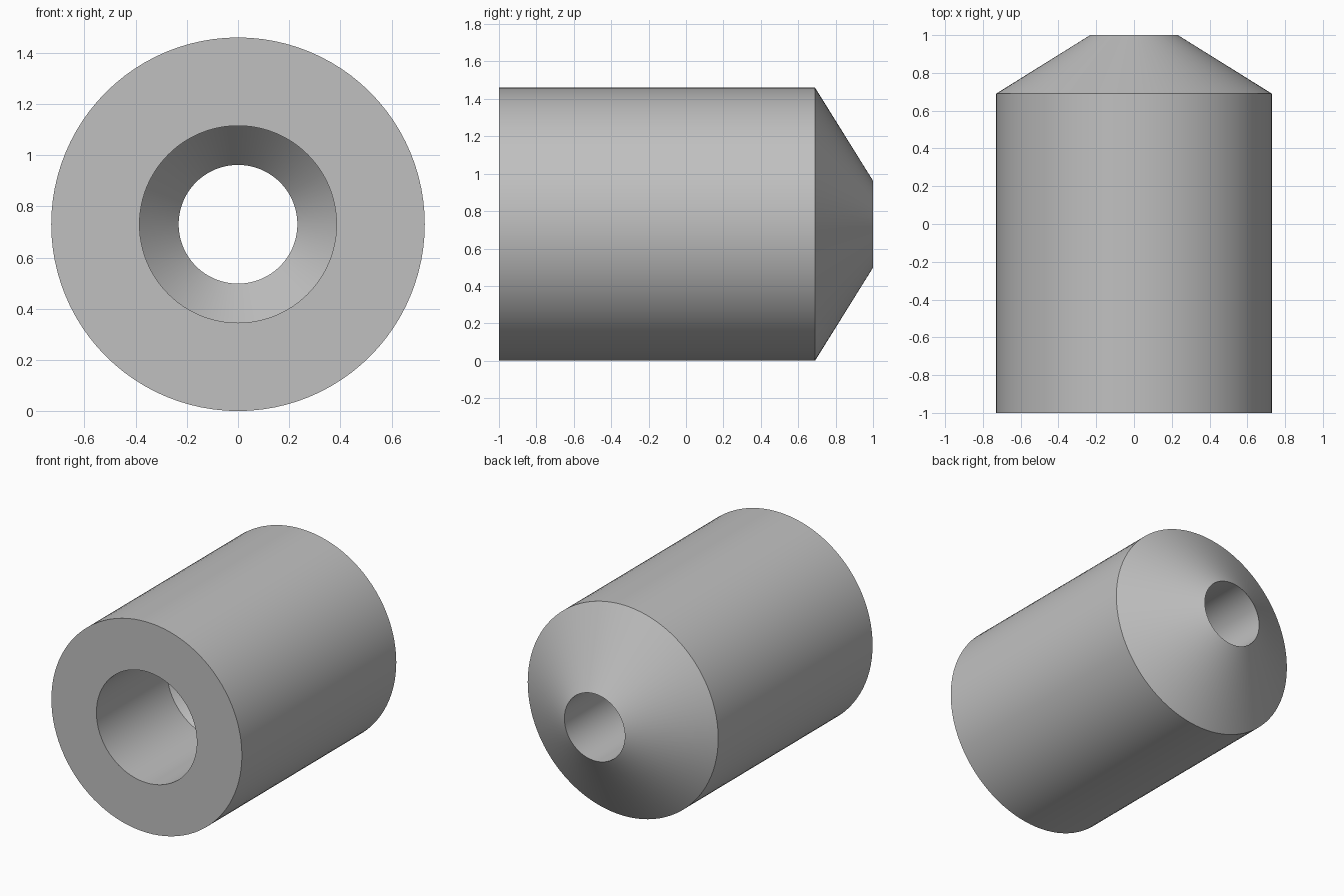
import bpy, bmesh, math
from mathutils import Vector, Matrix

cube = bpy.data.objects.get("Cube")
if cube:
    bpy.data.objects.remove(cube, do_unlink=True)

SIDES = 96
OUTER, BORE, HOLE = 0.73, 0.385, 0.232

# Plain grey material
grey = bpy.data.materials.new("plain_grey")
grey.use_nodes = True
colour = (0.53, 0.53, 0.53, 1)
grey.diffuse_color = colour
grey.node_tree.nodes["Principled BSDF"].inputs["Base Color"].default_value = colour

# Wall section as (y, radius): body, tapered nose, narrow hole, shoulder, wide bore
section = [(-1, OUTER), (0.69, OUTER), (1, HOLE), (-0.05, HOLE), (-0.23, BORE), (-1, BORE)]

# Turn the closed section around the y axis
bm = bmesh.new()
verts = [bm.verts.new((0, y, r)) for y, r in section]
edges = [bm.edges.new((a, b)) for a, b in zip(verts, verts[1:] + verts[:1])]
bmesh.ops.spin(bm, geom=verts + edges, cent=(0, 0, 0), axis=(0, 1, 0),
               angle=math.tau, steps=SIDES, use_merge=True)
bmesh.ops.remove_doubles(bm, verts=bm.verts, dist=0.0001)
bmesh.ops.recalc_face_normals(bm, faces=bm.faces)
bmesh.ops.translate(bm, verts=bm.verts, vec=(0, 0, OUTER))

mesh = bpy.data.meshes.new("tapered_sleeve")
bm.to_mesh(mesh)
bm.free()
mesh.materials.append(grey)
sleeve = bpy.data.objects.new("tapered_sleeve", mesh)
bpy.context.collection.objects.link(sleeve)

# Smooth walls with crisp rims
bpy.ops.object.select_all(action='DESELECT')
sleeve.select_set(True)
bpy.context.view_layer.objects.active = sleeve
bpy.ops.object.shade_smooth_by_angle(angle=math.radians(30))
